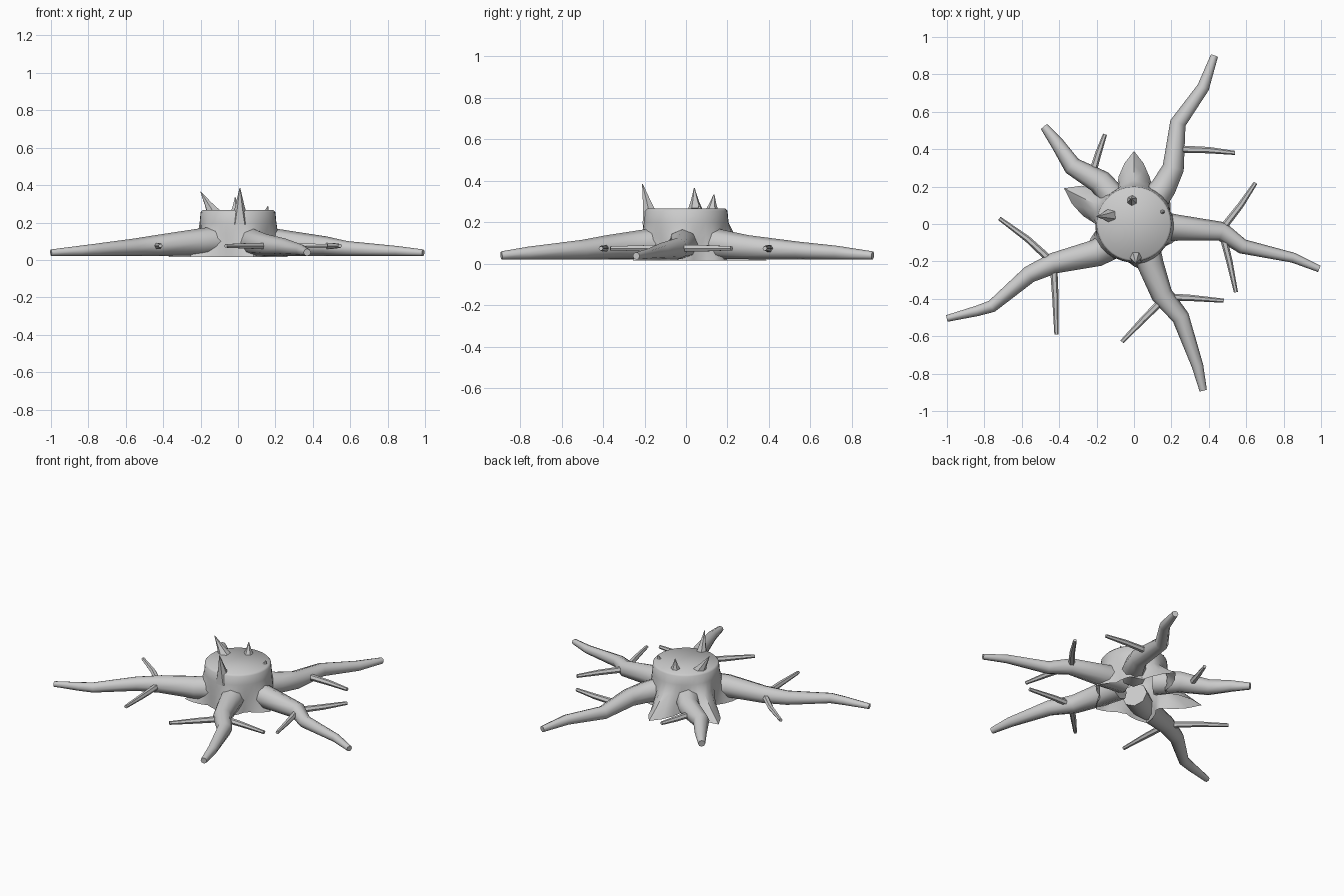
import bpy, bmesh, math
from mathutils import Vector

if "Cube" in bpy.data.objects:
    bpy.data.objects.remove(bpy.data.objects["Cube"])


def finish(ob, angle=40):
    bpy.ops.object.select_all(action='DESELECT')
    ob.select_set(True)
    bpy.context.view_layer.objects.active = ob
    bpy.ops.object.shade_smooth_by_angle(angle=math.radians(angle))


def tube(name, pts, sides_res=2):
    """Tapered tube through (x, y, z, radius) points."""
    cu = bpy.data.curves.new(name, 'CURVE')
    cu.dimensions = '3D'
    cu.bevel_depth = 1.0
    cu.bevel_resolution = sides_res
    cu.use_fill_caps = True
    sp = cu.splines.new('POLY')
    sp.points.add(len(pts) - 1)
    for p, (x, y, z, r) in zip(sp.points, pts):
        p.co = (x, y, z, 1)
        p.radius = r
    ob = bpy.data.objects.new(name, cu)
    bpy.context.collection.objects.link(ob)
    bpy.ops.object.select_all(action='DESELECT')
    ob.select_set(True)
    bpy.context.view_layer.objects.active = ob
    bpy.ops.object.convert(target='MESH')
    finish(bpy.context.object, 50)


# Stump: open-bottomed shell flaring into pointed buttresses at the ground
points = {90: 0.39, 153: 0.42, 216: 0.32, 288: 0.27, 351: 0.27, 45: 0.25}
SEG = 40


def flare(deg):
    best = 0.0
    for a, r in points.items():
        d = abs((deg - a + 180) % 360 - 180)
        best = max(best, (r - 0.205) * max(0, 1 - d / 27))
    return best


bm = bmesh.new()
rings = []
for z, r, k in [(0.015, 0.205, 1), (0.07, 0.205, 0.6), (0.14, 0.207, 0.15),
                (0.2, 0.205, 0), (0.255, 0.2, 0), (0.266, 0.19, 0)]:
    ring = []
    for i in range(SEG):
        deg = 360 * i / SEG
        f = flare(deg)
        a = math.radians(deg)
        rr = r + k * f
        ring.append(bm.verts.new((rr * math.cos(a), rr * math.sin(a), z)))
    rings.append(ring)
for lo, hi in zip(rings, rings[1:]):
    for i in range(SEG):
        j = (i + 1) % SEG
        bm.faces.new((lo[i], lo[j], hi[j], hi[i]))
bm.faces.new(rings[-1])
me = bpy.data.meshes.new("stump")
bm.to_mesh(me)
bm.free()
stump = bpy.data.objects.new("stump", me)
bpy.context.collection.objects.link(stump)
finish(stump, 50)

# Main roots: (x, y, radius), resting near the ground
roots = {
    "root_back_right": [(.08, .09, .08), (.16, .2, .068), (.21, .3, .058), (.235, .54, .043), (.37, .73, .033), (.43, .9, .02)],
    "root_right": [(.08, .0, .08), (.23, -.02, .07), (.47, -.04, .052), (.58, -.12, .04), (.85, -.18, .027), (.99, -.24, .018)],
    "root_front": [(.05, -.08, .08), (.09, -.22, .07), (.15, -.38, .058), (.25, -.5, .047), (.34, -.76, .031), (.37, -.89, .02)],
    "root_left": [(-.08, -.09, .08), (-.2, -.155, .073), (-.43, -.21, .056), (-.56, -.27, .046), (-.76, -.44, .033), (-.84, -.465, .028), (-1, -.505, .018)],
    "root_back_left": [(-.08, .1, .08), (-.18, .225, .066), (-.33, .31, .05), (-.41, .43, .036), (-.48, .52, .022)],
}
for name, pts in roots.items():
    tube(name, [(x, y, r * 1.05 + .019, r) for x, y, r in pts])

# Thin side rootlets: start, middle, end in plan
rootlets = [
    [(.24, .4), (.4, .395), (.54, .38)],
    [(.46, -.04), (.57, .1), (.65, .22)],
    [(.47, -.04), (.51, -.2), (.545, -.365)],
    [(.17, -.39), (.3, -.395), (.48, -.41)],
    [(.17, -.39), (.05, -.51), (-.065, -.63)],
    [(-.44, -.2), (-.57, -.08), (-.72, .03)],
    [(-.43, -.22), (-.42, -.4), (-.415, -.59)],
    [(-.22, .28), (-.19, .38), (-.155, .48)],
]
for i, p in enumerate(rootlets):
    tube(f"rootlet_{i + 1}", [(x, y, z, r) for (x, y), z, r in
                              zip(p, (.075, .075, .075), (.02, .017, .011))], 1)

# Splinters rising from the stump top and front rim: base, tip, radius
splinters = [
    ((.01, -.165, .2), (.01, -.21, .385), .052),
    ((-.13, .045, .25), (-.2, .04, .365), .04),
    ((-.01, .125, .25), (-.015, .135, .335), .035),
    ((.15, .065, .25), (.16, .065, .287), .022),
]
for i, (b, t, r) in enumerate(splinters):
    b, t = Vector(b), Vector(t)
    m = b.lerp(t, .45)
    tube(f"splinter_{i + 1}", [(*b, r), (*m, r * .5), (*t, .002)], 1)
